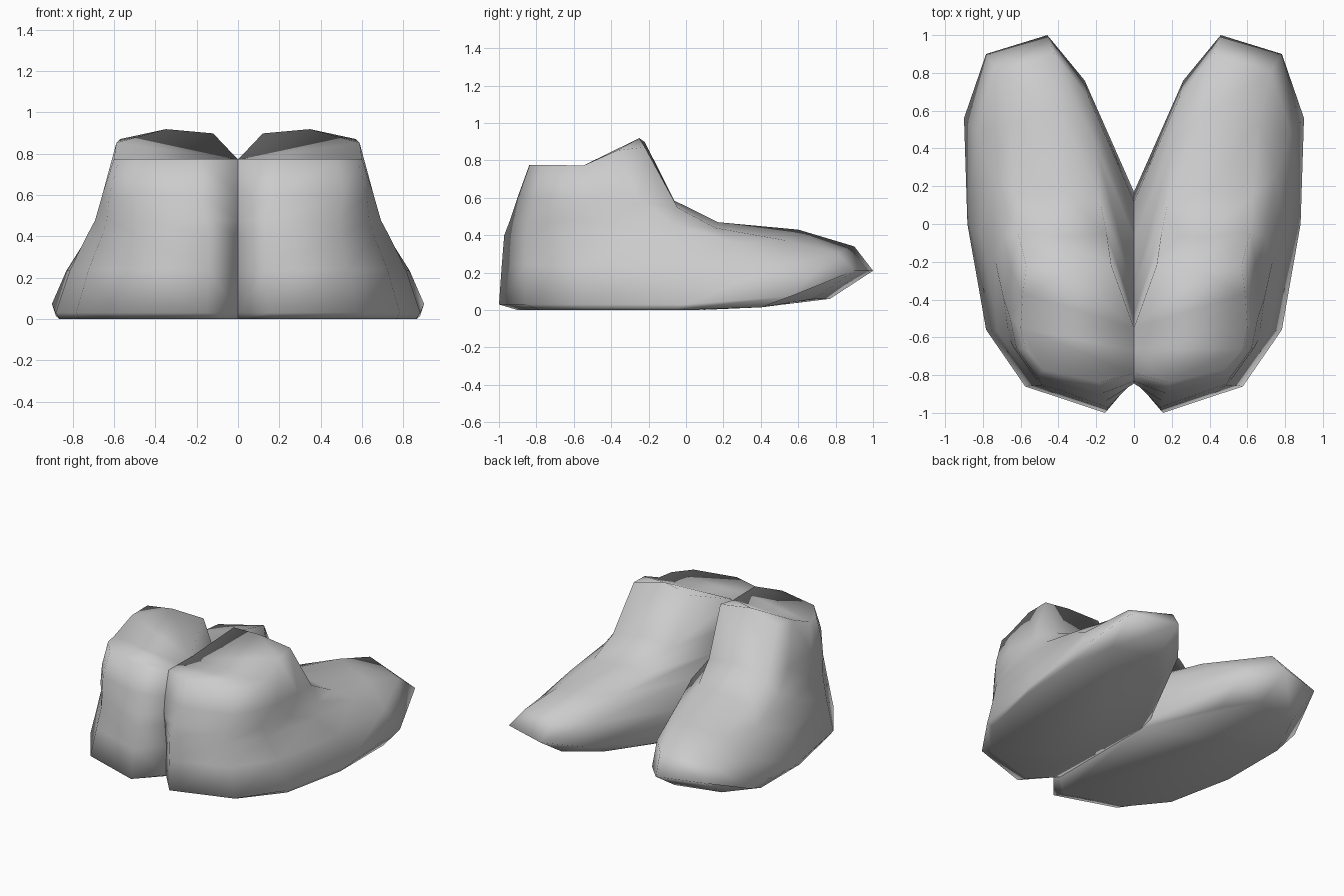
import bpy, bmesh

cube = bpy.data.objects.get("Cube")
if cube:
    bpy.data.objects.remove(cube, do_unlink=True)

grey = bpy.data.materials.new("light_grey")
grey.use_nodes = True
grey.diffuse_color = (0.6, 0.6, 0.6, 1)
grey.node_tree.nodes["Principled BSDF"].inputs["Base Color"].default_value = grey.diffuse_color

# Plan outlines: a runs across from the inner side, b from heel to toe
FOOT = [(0, .09), (.17, 0), (.64, .07), (.87, .22), (.98, .5),
        (1, .78), (.87, .95), (.51, 1), (.29, .88), (0, .585), (0, .34)]
ANKLE = [(0, .1), (.3, .02), (.8, .13), (.96, .32), (1, .5),
         (.98, .8), (.95, 1.05), (.58, 1), (.2, 1.05), (0, .5), (0, .3)]
SIDE_OUT, SIDE_IN = 4, 9   # outline points where the ankle cover folds

# Rings: heel z, toe z, heel y, toe y, outer x, side drop, share of the ankle outline
RINGS = [(0, .06, -.9, .77, .88, 0, 0),           # sole
         (.03, .21, -1, 1, .9, 0, 0),             # welt
         (.24, .34, -.985, .9, .83, .08, 0),      # toe box
         (.4, .43, -.975, .6, .75, .12, .1),      # vamp
         (.48, .47, -.95, .17, .7, .05, .4),      # instep
         (.6, .59, -.915, -.07, .66, .05, .8),    # ankle
         (.775, .92, -.85, -.25, .6, .05, 1)]     # collar


def ring_points(zb, zf, yb, yf, xo, drop, share):
    for (fa, fb), (aa, ab) in zip(FOOT, ANKLE):
        a = fa + (aa - fa) * share
        b = fb + (ab - fb) * share
        rise = min(1, max(0, 2 * b - 1) / .9) ** (3 - 2 * share)
        crown = drop * (2 * a - 1) ** 2 * b ** 4
        yield a * xo, yb + b * (yf - yb), zb + (zf - zb) * rise - crown


def make_boot(name, side):
    bm = bmesh.new()
    rings = [[bm.verts.new((side * x, y, z)) for x, y, z in ring_points(*r)] for r in RINGS]
    n = len(FOOT)
    # walls
    for low, high in zip(rings, rings[1:]):
        for i in range(n):
            j = (i + 1) % n
            bm.faces.new((low[i], low[j], high[j], high[i]))
    # sole, then the ankle cover: level at the heel, rising to the front
    top = rings[-1]
    bm.faces.new(rings[0])
    bm.faces.new(top[SIDE_OUT:SIDE_IN + 1])
    bm.faces.new(top[SIDE_IN:] + top[:SIDE_OUT + 1])
    bmesh.ops.recalc_face_normals(bm, faces=bm.faces)
    for face in bm.faces:
        face.smooth = True
    mesh = bpy.data.meshes.new(name)
    bm.to_mesh(mesh)
    bm.free()
    mesh.materials.append(grey)
    boot = bpy.data.objects.new(name, mesh)
    bpy.context.collection.objects.link(boot)


make_boot("left_boot", 1)
make_boot("right_boot", -1)
